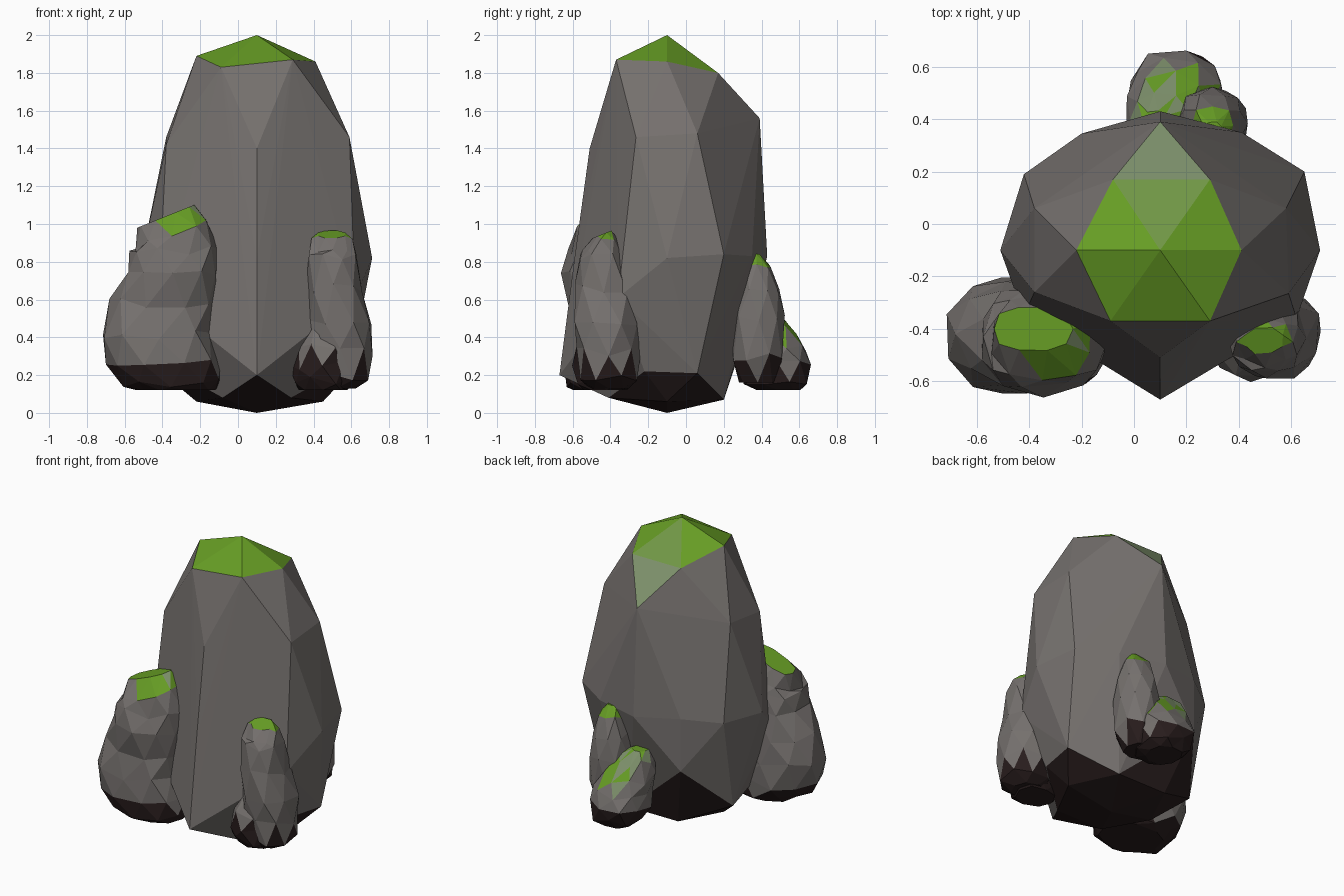
import bpy, bmesh, math, random


def material(name, rgb):
    m = bpy.data.materials.new(name)
    m.diffuse_color = (*rgb, 1)
    return m


MATS = [material("stone_grey", (0.18, 0.165, 0.157)),
        material("moss_green", (0.135, 0.34, 0.018)),
        material("dark_earth", (0.021, 0.012, 0.012)),
        material("pale_moss", (0.21, 0.285, 0.15)),
        material("faded_moss", (0.165, 0.31, 0.06))]
GREY, GREEN, EARTH, PALE, FADED = range(5)


def finish(name, bm, rule):
    bmesh.ops.recalc_face_normals(bm, faces=bm.faces)
    bm.normal_update()
    for f in bm.faces:
        f.material_index = rule(f.calc_center_median(), f.normal)
    me = bpy.data.meshes.new(name)
    bm.to_mesh(me)
    bm.free()
    for m in MATS:
        me.materials.append(m)
    ob = bpy.data.objects.new(name, me)
    bpy.context.collection.objects.link(ob)
    return ob


# Main boulder: a faceted hull around staggered rings of corners
corners = [
    (0.10, -0.10, 2.00),
    # rim of the mossy cap
    (-0.22, -0.10, 1.89), (-0.09, -0.37, 1.83), (0.29, -0.37, 1.87),
    (0.41, -0.10, 1.86), (0.29, 0.17, 1.80), (-0.08, 0.17, 1.80),
    # shoulder
    (0.10, 0.39, 1.56), (0.58, 0.06, 1.48), (0.59, -0.265, 1.46),
    (0.10, -0.51, 1.40), (-0.38, -0.26, 1.42), (-0.38, 0.06, 1.46),
    # widest girth
    (0.10, 0.43, 0.83), (-0.20, 0.345, 0.50), (-0.20, 0.345, 0.86),
    (-0.42, 0.19, 0.83), (-0.51, -0.10, 0.82), (-0.42, -0.35, 0.61),
    (0.10, -0.59, 0.82), (0.62, -0.36, 0.61), (0.71, -0.10, 0.82),
    (0.65, 0.20, 0.84), (0.41, 0.35, 0.83),
    # foot
    (0.10, -0.67, 0.20), (0.53, -0.22, 0.22), (0.59, 0.06, 0.21),
    (-0.40, 0.06, 0.21), (-0.33, -0.22, 0.22),
    # underside
    (-0.22, -0.10, 0.06), (0.45, -0.10, 0.06), (0.29, 0.20, 0.07),
    (-0.08, 0.20, 0.07), (-0.08, -0.41, 0.08), (0.28, -0.41, 0.08),
    (0.10, -0.10, 0.00)]


def boulder_rule(c, n):
    if c.z > 1.8:
        return FADED if n.y > 0.2 and abs(c.x - 0.1) < 0.05 else GREEN
    if c.z > 1.68 and n.y > 0.3 and abs(c.x - 0.1) < 0.06:
        return PALE
    if c.z < 0.21 or (n.z < -0.3 and n.y > -0.2 and c.z < 0.35):
        return EARTH
    return GREY


bm = bmesh.new()
for p in corners:
    bm.verts.new(p)
bmesh.ops.convex_hull(bm, input=bm.verts)
bmesh.ops.delete(bm, geom=[v for v in bm.verts if not v.link_faces], context='VERTS')
finish("main_boulder", bm, boulder_rule)


def spow(v, e):
    return math.copysign(abs(v) ** e, v)


# Small rocks: irregular staggered rings (z, centre x, centre y, radius x, radius y)
def small_rock(name, rings, seed, sides=9, jitter=0.06, earth=0.24, moss=9.0,
               moss_up=0.6, pale=0.0, tilt=(0.0, 0.0), boxy=0.9):
    rnd = random.Random(seed)
    bm = bmesh.new()
    loops = []
    for i, (z, cx, cy, rx, ry) in enumerate(rings):
        loop = []
        inner = 0 < i < len(rings) - 1
        top = i >= len(rings) - 2
        for k in range(sides):
            a = 2 * math.pi * (k + 0.5 * (i % 2)) / sides
            r = 1.03 + rnd.uniform(-jitter, jitter)
            x = rx * r * spow(math.cos(a), boxy)
            y = ry * r * spow(math.sin(a), boxy)
            dz = rnd.uniform(-0.025, 0.025) if inner else 0
            if top:
                dz += tilt[0] * x + tilt[1] * y
            loop.append(bm.verts.new((cx + x, cy + y, z + dz)))
        loops.append(loop)
    for i in range(len(loops) - 1):
        lo, hi = loops[i], loops[i + 1]
        for k in range(sides):
            j = (k + 1) % sides
            if i % 2 == 0:
                bm.faces.new((lo[k], lo[j], hi[k]))
                bm.faces.new((lo[j], hi[j], hi[k]))
            else:
                bm.faces.new((lo[k], hi[j], hi[k]))
                bm.faces.new((lo[k], lo[j], hi[j]))
    bm.faces.new(loops[0][::-1])
    bm.faces.new(loops[-1])

    def rule(c, n):
        if c.z < earth + rnd.uniform(-0.03, 0.03) or (n.z < -0.45 and c.z < earth + 0.1):
            return EARTH
        if c.z > moss and n.z > moss_up:
            return PALE if rnd.random() < pale else GREEN
        return GREY

    return finish(name, bm, rule)


# Large left rock
small_rock("left_rock", [
    (0.12, -0.33, -0.43, 0.21, 0.16), (0.16, -0.355, -0.43, 0.25, 0.20),
    (0.26, -0.39, -0.43, 0.285, 0.22), (0.41, -0.42, -0.43, 0.285, 0.215),
    (0.58, -0.385, -0.42, 0.275, 0.20), (0.74, -0.345, -0.44, 0.235, 0.205),
    (0.86, -0.34, -0.43, 0.225, 0.19), (0.95, -0.35, -0.43, 0.19, 0.165),
    (1.04, -0.385, -0.40, 0.145, 0.085)],
    seed=3, sides=10, earth=0.25, moss=0.995, moss_up=0.5, pale=0.15,
    tilt=(0.4, 0.0), boxy=0.85)

# Right rock: tall column and low lump in front of it
small_rock("right_rock_column", [
    (0.13, 0.52, -0.41, 0.10, 0.10), (0.19, 0.54, -0.41, 0.15, 0.15),
    (0.32, 0.54, -0.41, 0.165, 0.17), (0.48, 0.535, -0.42, 0.17, 0.17),
    (0.66, 0.505, -0.435, 0.145, 0.155), (0.82, 0.50, -0.445, 0.125, 0.125),
    (0.90, 0.50, -0.45, 0.105, 0.09), (0.945, 0.495, -0.445, 0.075, 0.05)],
    seed=5, sides=8, earth=0.25, moss=0.925, moss_up=0.55, tilt=(0.0, 0.4))
small_rock("right_rock_lump", [
    (0.12, 0.45, -0.42, 0.13, 0.11), (0.17, 0.45, -0.43, 0.16, 0.15),
    (0.25, 0.445, -0.435, 0.165, 0.155), (0.34, 0.45, -0.44, 0.14, 0.14),
    (0.46, 0.46, -0.44, 0.07, 0.08)],
    seed=8, sides=8, earth=0.27)

# Back rock: leaning column, and a mossy lump that climbs toward the boulder
small_rock("back_rock_column", [
    (0.16, 0.27, 0.38, 0.10, 0.10), (0.30, 0.295, 0.38, 0.135, 0.14),
    (0.50, 0.30, 0.385, 0.135, 0.135), (0.66, 0.30, 0.385, 0.11, 0.11),
    (0.78, 0.30, 0.375, 0.08, 0.075), (0.84, 0.30, 0.36, 0.035, 0.03)],
    seed=11, sides=8, earth=0.27, moss=0.79, moss_up=0.5)
small_rock("back_rock_lump", [
    (0.12, 0.17, 0.49, 0.11, 0.11), (0.17, 0.17, 0.48, 0.16, 0.17),
    (0.25, 0.16, 0.48, 0.185, 0.18), (0.34, 0.15, 0.46, 0.18, 0.18),
    (0.44, 0.125, 0.43, 0.155, 0.145), (0.54, 0.10, 0.40, 0.11, 0.10),
    (0.60, 0.08, 0.38, 0.05, 0.05)],
    seed=14, sides=9, earth=0.25, moss=0.37, moss_up=0.5, pale=0.65)
